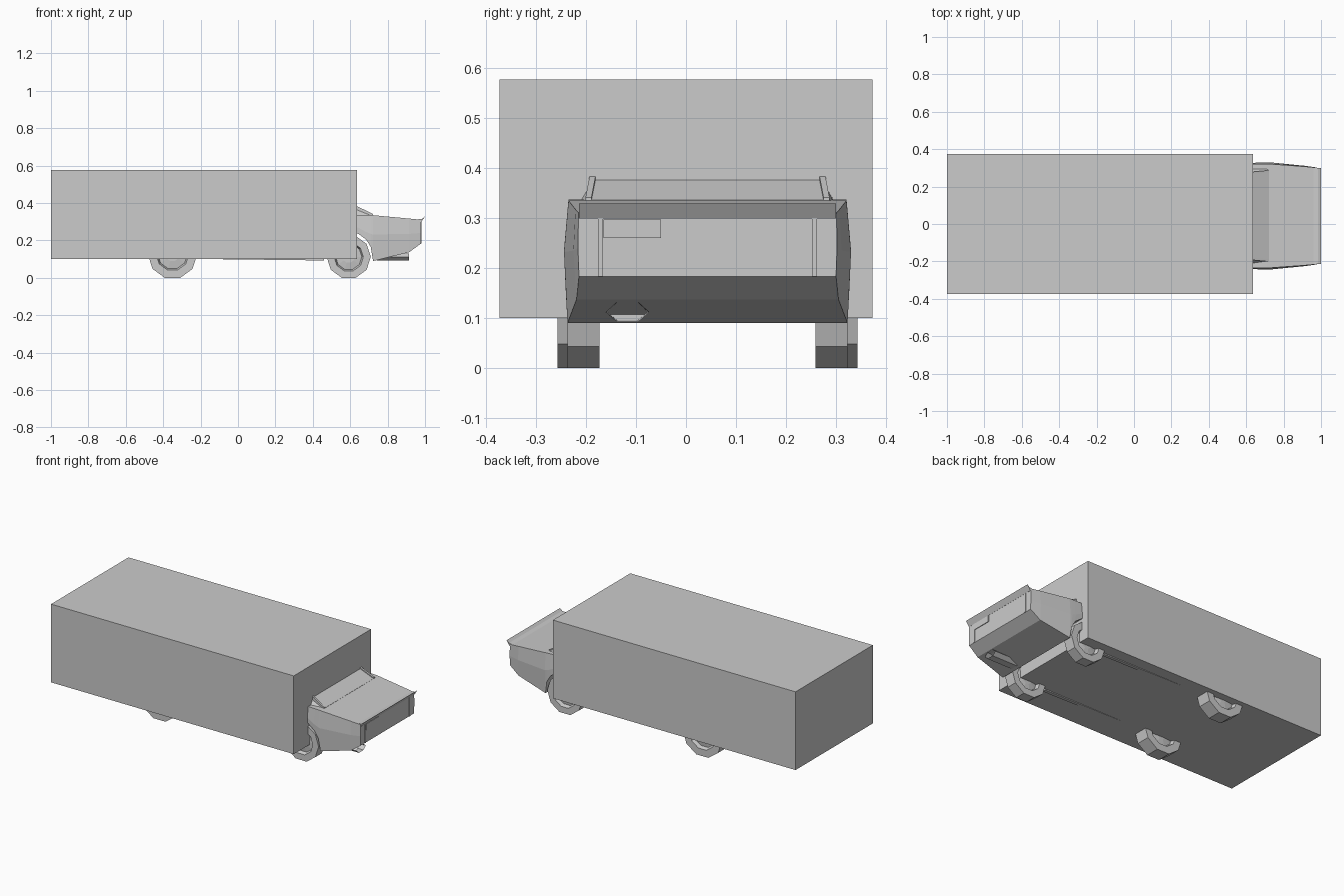
import bpy, bmesh, math
from mathutils import Matrix, Vector

if "Cube" in bpy.data.objects:
    bpy.data.objects.remove(bpy.data.objects["Cube"])

CY = 0.043  # sideways centre of the vehicle, slightly off the cargo box centre


def finish(name, bm):
    bmesh.ops.recalc_face_normals(bm, faces=bm.faces)
    me = bpy.data.meshes.new(name)
    bm.to_mesh(me)
    bm.free()
    ob = bpy.data.objects.new(name, me)
    bpy.context.collection.objects.link(ob)
    return ob


def box(name, x, y, z):
    bm = bmesh.new()
    bmesh.ops.create_cube(bm, size=1)
    for v in bm.verts:
        v.co = [lo + (c + 0.5) * (hi - lo) for c, (lo, hi) in zip(v.co, (x, y, z))]
    return finish(name, bm)


def loft(name, sections):
    """Join equal-length point rings and cap both ends."""
    bm = bmesh.new()
    rings = [[bm.verts.new(p) for p in s] for s in sections]
    n = len(rings[0])
    for a, b in zip(rings, rings[1:]):
        for i in range(n):
            j = (i + 1) % n
            bm.faces.new((a[i], a[j], b[j], b[i]))
    bm.faces.new(rings[0])
    bm.faces.new(rings[-1])
    return finish(name, bm)


def wheel(name, x, y_in, y_out, r, sides=10):
    """Flat-bottomed ten-sided tyre with dished faces."""
    bm = bmesh.new()
    depth = abs(y_out - y_in)
    bmesh.ops.create_cone(bm, cap_ends=True, segments=sides, radius1=r, radius2=r, depth=depth,
                          matrix=Matrix.Rotation(math.pi / 2, 4, 'X'))
    lowest = min(v.co.z for v in bm.verts)
    if sum(abs(v.co.z - lowest) < 1e-4 for v in bm.verts) < 4:
        bmesh.ops.rotate(bm, verts=bm.verts, matrix=Matrix.Rotation(math.pi / sides, 3, 'Y'))
    bm.normal_update()
    for f in [f for f in bm.faces if len(f.verts) == sides]:
        out = f.normal.copy()
        for inset, push in ((r * 0.32, 0), (0.008, -0.022), (r * 0.3, 0.006)):
            bmesh.ops.inset_region(bm, faces=[f], thickness=inset, use_even_offset=True)
            for v in f.verts:
                v.co += out * push
    z0 = -min(v.co.z for v in bm.verts)
    bmesh.ops.translate(bm, verts=bm.verts, vec=(x, (y_in + y_out) / 2, z0))
    return finish(name, bm)


# Big cargo box
box("cargo_box", (-1, 0.637), (-0.373, 0.373), (0.1, 0.577))

# Body: x, top z, middle z, bottom z, half widths at top, middle, bottom
stations = [
    (0.600, 0.337, 0.275, 0.245, 0.277, 0.283, 0.282),
    (0.640, 0.337, 0.270, 0.238, 0.277, 0.284, 0.283),
    (0.685, 0.337, 0.245, 0.205, 0.278, 0.286, 0.285),
    (0.710, 0.336, 0.235, 0.165, 0.278, 0.287, 0.284),
    (0.722, 0.335, 0.232, 0.090, 0.278, 0.287, 0.280),
    (0.915, 0.317, 0.235, 0.137, 0.264, 0.268, 0.262),
    (0.978, 0.311, 0.240, 0.183, 0.258, 0.259, 0.257),
]
loft("body", [[(x, CY - a, t), (x, CY - b, m), (x, CY - c, l),
               (x, CY + c, l), (x, CY + b, m), (x, CY + a, t)]
              for x, t, m, l, a, b, c in stations])

# Upturned lip along the end of the deck
lip = [(0.955, 0.312), (0.985, 0.316), (1.0, 0.329), (0.980, 0.298)]
loft("deck_lip", [[(x, CY + s * 0.257, z) for x, z in lip] for s in (-1, 1)])

# Sloping window wedge and its raised pillars
loft("window_wedge", [[(x, CY - b, 0.33), (x, CY - a, z), (x, CY + a, z), (x, CY + b, 0.33)]
                      for x, z, a, b in ((0.60, 0.394, 0.222, 0.256),
                                         (0.637, 0.376, 0.228, 0.256),
                                         (0.722, 0.336, 0.240, 0.254))])
for s, side in ((-1, "left"), (1, "right")):
    loft(side + "_pillar", [[(x, CY + s * (h + dy), z + dz)
                             for dy, dz in ((-0.006, -0.02), (0.006, -0.02), (0.006, 0.007), (-0.006, 0.007))]
                            for x, z, h in ((0.60, 0.394, 0.228), (0.637, 0.376, 0.230), (0.722, 0.334, 0.238))])
    # Trim strip on the end panel
    y = CY + s * 0.214
    box(side + "_trim", (0.97, 0.981), (y - 0.005, y + 0.005), (0.183, 0.30))
    # Sill that just shows below the cargo box
    loft(side + "_sill", [[(x, CY + s * (0.25 + d), z) for d, z in ((-0.01, 0.11), (0.01, 0.11), (0.01, b), (-0.01, b))]
                          for x, b in ((-0.08, 0.0995), (0.46, 0.093))])
    # Wheels
    wheel(side + "_front_wheel", 0.592, CY + s * 0.216, CY + s * 0.28, 0.118)
    wheel(side + "_rear_wheel", -0.35, CY + s * 0.216, CY + s * 0.30, 0.132)

# Plate on the end panel
box("plate", (0.97, 0.982), (-0.165, -0.05), (0.26, 0.297))

# Flattened six-sided exhaust with a hollow end
bm = bmesh.new()
bmesh.ops.create_cone(bm, cap_ends=True, segments=6, radius1=1, radius2=1, depth=0.17,
                      matrix=Matrix.Rotation(math.pi / 2, 4, 'Y'))
if max(v.co.y for v in bm.verts) < 0.99:
    bmesh.ops.rotate(bm, verts=bm.verts, matrix=Matrix.Rotation(math.pi / 6, 3, 'X'))
for v in bm.verts:
    v.co = Vector((v.co.x + 0.828, v.co.y * 0.044 - 0.117, v.co.z * 0.0225 + 0.112))
bm.normal_update()
end = max(bm.faces, key=lambda f: f.calc_center_median().x)
bmesh.ops.inset_region(bm, faces=[end], thickness=0.003)
for v in end.verts:
    v.co.x -= 0.12
finish("exhaust", bm)
